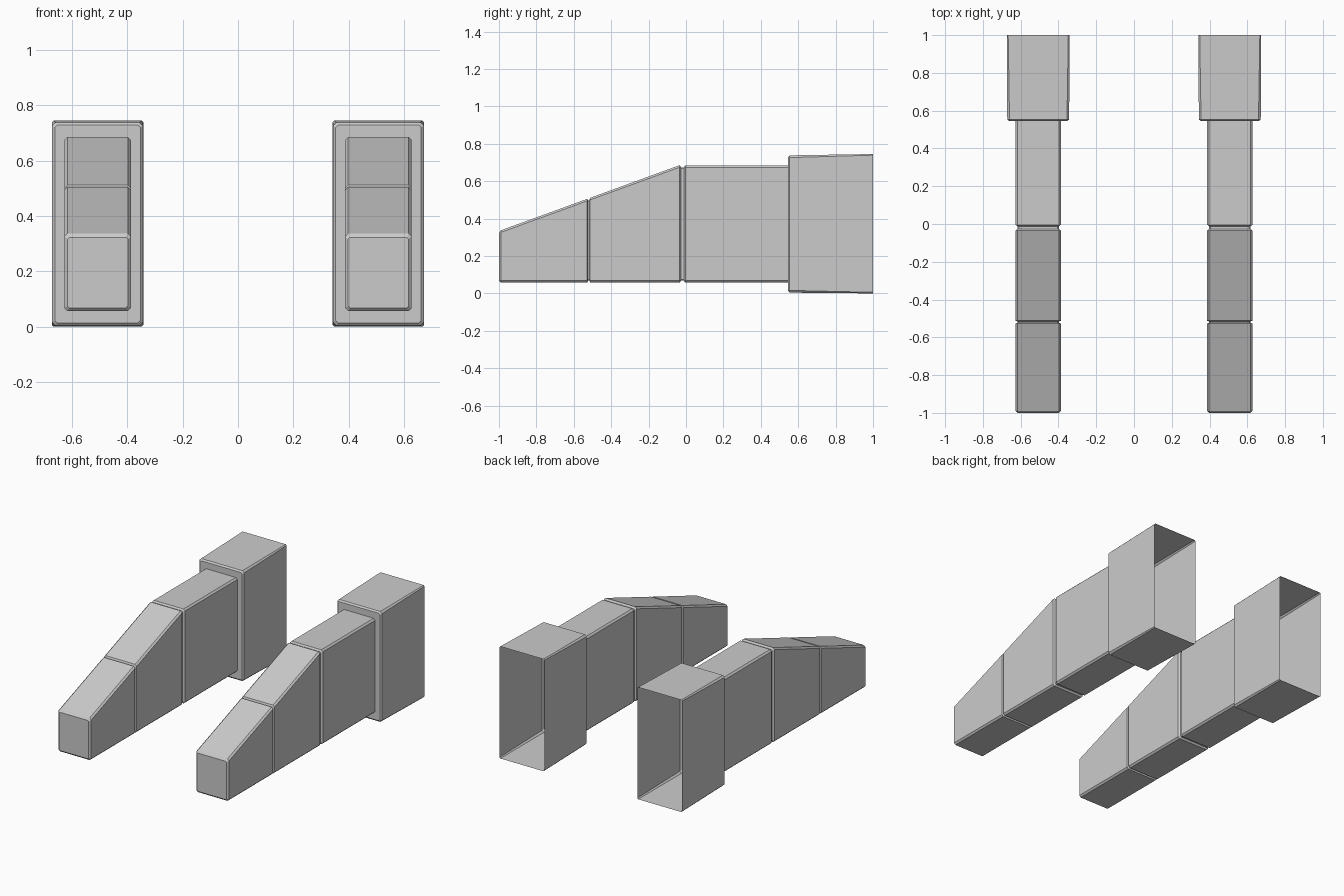
import bpy, bmesh

if "Cube" in bpy.data.objects:
    bpy.data.objects.remove(bpy.data.objects["Cube"])

CX = 0.507   # sideways offset of each arm from the centre


def section(bm, y, half, bottom, top, c):
    """Ring of 8 verts: a rectangle with chamfered corners."""
    pts = [(-half + c, bottom), (half - c, bottom), (half, bottom + c), (half, top - c),
           (half - c, top), (-half + c, top), (-half, top - c), (-half, bottom + c)]
    return [bm.verts.new((CX + x, y, z)) for x, z in pts]


def loft(name, rows, cap_front):
    """Skin consecutive sections and mirror the part to the other side."""
    bm = bmesh.new()
    rings = [section(bm, *r) for r in rows]
    for a, b in zip(rings, rings[1:]):
        for i in range(8):
            j = (i + 1) % 8
            bm.faces.new((a[i], a[j], b[j], b[i]))
    if cap_front:
        bm.faces.new(rings[0][::-1])
    bm.normal_update()
    front = min(bm.faces, key=lambda f: f.calc_center_median().y)
    if front.normal.y > 0:
        bmesh.ops.reverse_faces(bm, faces=bm.faces[:])
    me = bpy.data.meshes.new(name)
    bm.to_mesh(me)
    bm.free()
    ob = bpy.data.objects.new(name, me)
    bpy.context.collection.objects.link(ob)
    mod = ob.modifiers.new("mirror", 'MIRROR')
    mod.use_axis = (True, False, False)
    mod.use_mirror_merge = False
    return ob


HALF, LOW, HIGH, CH = 0.12, 0.057, 0.685, 0.011


def slope(y):
    return 0.337 + (y + 0.99) * (HIGH - 0.337) / 0.955


def full(y, top):
    return (y, HALF, LOW, top, CH)


def groove(y, top, d=0.011):
    return (y, HALF - d, LOW + d, top - d, CH * 0.6)


# Sloped tapering arm with two grooves between its three segments
loft("arm", [
    groove(-1.0, slope(-1.0)), full(-0.989, slope(-0.989)),
    full(-0.528, slope(-0.528)), groove(-0.523, slope(-0.523)),
    groove(-0.517, slope(-0.517)), full(-0.512, slope(-0.512)),
    full(-0.035, HIGH), groove(-0.026, HIGH),
    groove(-0.012, HIGH), full(-0.004, HIGH),
    full(0.545, HIGH),
], True)

# Larger open-backed sleeve, its front face joining the arm
loft("sleeve", [
    full(0.545, HIGH),
    (0.545, 0.154, 0.014, 0.728, 0.008),
    (0.554, 0.164, 0.004, 0.738, 0.012),
    (1.0, 0.165, 0.0, 0.745, 0.006),
], False)
